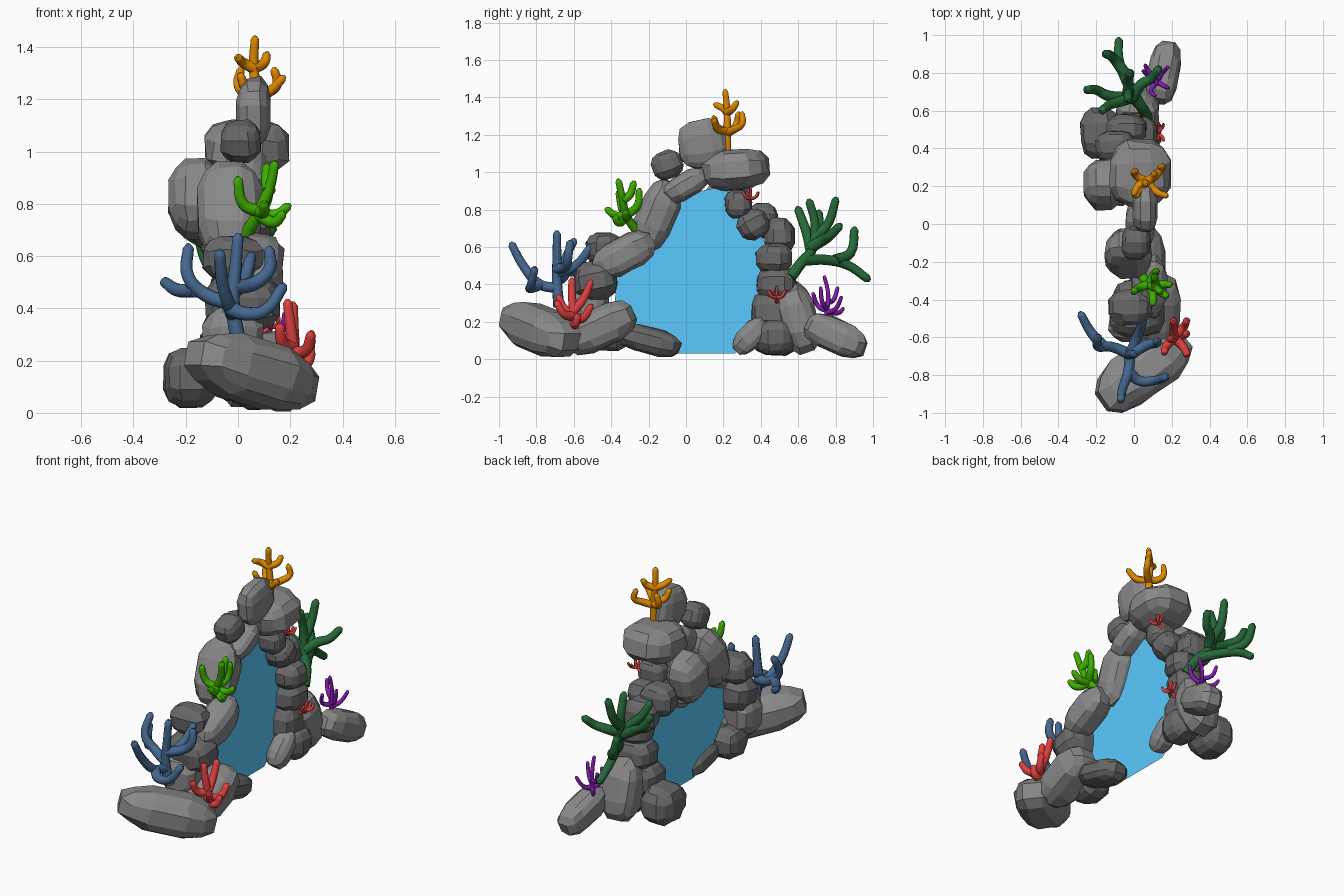
import bpy, bmesh, math, random
from mathutils import Euler, Vector

random.seed(4)


def material(name, color):
    m = bpy.data.materials.new(name)
    m.diffuse_color = (*color, 1)
    return m


light_stone = material("light_stone", (0.25, 0.25, 0.25))
dark_stone = material("dark_stone", (0.14, 0.14, 0.14))


def rock(name, mat, x, y, z, sx, sy, sz, rx=0, rz=0):
    """Faceted boulder: a cube with wide centre faces, rounded, stretched and tilted."""
    bm = bmesh.new()
    bmesh.ops.create_cube(bm, size=2)
    bmesh.ops.subdivide_edges(bm, edges=bm.edges[:], cuts=2, use_grid_fill=True)
    rot = Euler((math.radians(rx), 0, math.radians(rz))).to_matrix()
    for v in bm.verts:
        p = Vector([c * 1.2 if abs(c) < 0.5 else c for c in v.co])
        p = p.normalized() * 1.08 * random.uniform(0.94, 1.05)
        p = Vector((p.x * sx, p.y * sy, p.z * sz))
        v.co = rot @ p + Vector((x, y, z))
        v.co.z = max(v.co.z, 0.005)
    me = bpy.data.meshes.new(name)
    bm.to_mesh(me)
    bm.free()
    me.materials.append(mat)
    ob = bpy.data.objects.new(name, me)
    bpy.context.collection.objects.link(ob)


def coral(name, mat, radius, branches, at=(0, 0, 0), scale=1.0):
    """Branching coral: round tubes along smooth paths with capped ends."""
    cu = bpy.data.curves.new(name, 'CURVE')
    cu.dimensions = '3D'
    cu.bevel_depth = radius
    cu.bevel_resolution = 3
    cu.resolution_u = 5
    cu.use_fill_caps = True
    for pts in branches:
        sp = cu.splines.new('BEZIER')
        pts = [Vector(p) * scale + Vector(at) for p in pts]
        # extra point just past the tip rounds it off
        pts.append(pts[-1] + (pts[-1] - pts[-2]).normalized() * radius * 0.7)
        sp.bezier_points.add(len(pts) - 1)
        n = len(pts)
        for i, (bp, p) in enumerate(zip(sp.bezier_points, pts)):
            bp.co = p
            bp.handle_left_type = bp.handle_right_type = 'AUTO'
            bp.radius = 0.35 if i == n - 1 else 1.2 - 0.35 * i / (n - 2)
    cu.materials.append(mat)
    ob = bpy.data.objects.new(name, cu)
    bpy.context.collection.objects.link(ob)


# Boulders: x, y, z, half sizes, tilt about x, turn about z
left_light = [
    (0.05, -0.775, 0.16, 0.15, 0.30, 0.125, -14, -53),
    (0.12, -0.46, 0.17, 0.13, 0.22, 0.115, 24),
    (-0.02, -0.52, 0.28, 0.12, 0.11, 0.14),
    (0.08, -0.33, 0.56, 0.10, 0.18, 0.10, 28),
    (-0.03, -0.155, 0.77, 0.13, 0.205, 0.11, 68),
]
left_dark = [
    (0.07, -0.20, 0.10, 0.10, 0.18, 0.075, -14),
    (-0.01, -0.41, 0.14, 0.10, 0.12, 0.10),
    (0.02, -0.48, 0.42, 0.15, 0.12, 0.11, 10),
    (-0.02, -0.44, 0.59, 0.12, 0.10, 0.09),
]
crown_light = [
    (0.03, 0.00, 0.93, 0.08, 0.14, 0.07, 30),
    (0.06, 0.09, 1.15, 0.07, 0.14, 0.135, 10),
    (0.03, 0.265, 1.015, 0.17, 0.185, 0.115, 5),
    (-0.16, 0.21, 0.82, 0.11, 0.13, 0.155, -15),
    (-0.08, 0.19, 0.66, 0.06, 0.10, 0.06, 20),
]
crown_dark = [(0.01, -0.10, 1.04, 0.08, 0.085, 0.08, 20)]
right_light = [
    (0.06, 0.35, 0.125, 0.07, 0.12, 0.07, 45),
    (0.02, 0.60, 0.22, 0.12, 0.20, 0.11, 105),
    (0.155, 0.80, 0.125, 0.09, 0.185, 0.095, -25, -10),
]
right_dark = [
    (0.03, 0.28, 0.83, 0.09, 0.075, 0.08),
    (0.04, 0.36, 0.72, 0.09, 0.09, 0.08, 30),
    (-0.10, 0.41, 0.74, 0.11, 0.09, 0.10),
    (-0.04, 0.50, 0.66, 0.11, 0.085, 0.10),
    (0.02, 0.47, 0.54, 0.11, 0.10, 0.085),
    (0.00, 0.485, 0.405, 0.12, 0.11, 0.10),
    (-0.02, 0.46, 0.25, 0.13, 0.12, 0.12),
    (0.05, 0.48, 0.12, 0.10, 0.11, 0.10),
    (-0.18, 0.48, 0.135, 0.11, 0.14, 0.12),
]
for part, light, dark in (("left", left_light, left_dark), ("crown", crown_light, crown_dark),
                          ("right", right_light, right_dark)):
    for i, row in enumerate(light):
        rock(f"{part}_light_rock_{i + 1}", light_stone, *row)
    for i, row in enumerate(dark):
        rock(f"{part}_dark_rock_{i + 1}", dark_stone, *row)

# Flat water sheet filling the arch
outline = [(-0.08, 0.03), (0.26, 0.03), (0.42, 0.16), (0.47, 0.45), (0.42, 0.63),
           (0.28, 0.86), (0.18, 0.92), (-0.02, 0.88), (-0.16, 0.74), (-0.37, 0.50),
           (-0.38, 0.30), (-0.25, 0.14)]
me = bpy.data.meshes.new("water_sheet")
me.from_pydata([(0, y, z) for y, z in outline], [], [list(range(len(outline)))])
me.materials.append(material("water_blue", (0.10, 0.60, 1.0)))
bpy.context.collection.objects.link(bpy.data.objects.new("water_sheet", me))

# Dark green coral on the rear side
coral("dark_green_coral", material("dark_green", (0.02, 0.14, 0.04)), 0.026, [
    [(0.07, 0.56, 0.44), (0.04, 0.62, 0.52), (-0.01, 0.67, 0.58), (-0.03, 0.69, 0.72), (-0.03, 0.66, 0.84)],
    [(-0.01, 0.67, 0.58), (-0.07, 0.65, 0.66), (-0.13, 0.63, 0.72), (-0.17, 0.60, 0.80)],
    [(-0.01, 0.67, 0.60), (0.04, 0.74, 0.64), (0.09, 0.77, 0.66), (0.13, 0.82, 0.71)],
    [(0.03, 0.63, 0.53), (-0.04, 0.76, 0.53), (-0.08, 0.87, 0.50), (-0.08, 0.97, 0.43)],
    [(-0.05, 0.80, 0.53), (-0.11, 0.88, 0.57), (-0.15, 0.90, 0.69)],
    [(-0.04, 0.67, 0.60), (-0.14, 0.68, 0.66), (-0.20, 0.71, 0.70), (-0.25, 0.71, 0.78)],
    [(-0.03, 0.69, 0.66), (-0.03, 0.75, 0.71), (-0.02, 0.80, 0.85)],
])

# Blue coral on the front boulder
coral("blue_coral", material("slate_blue", (0.06, 0.14, 0.28)), 0.025, [
    [(0.00, -0.68, 0.28), (-0.02, -0.69, 0.42), (-0.01, -0.69, 0.55), (0.00, -0.69, 0.67)],
    [(-0.02, -0.69, 0.42), (-0.12, -0.65, 0.45), (-0.19, -0.65, 0.52), (-0.19, -0.60, 0.63)],
    [(-0.16, -0.65, 0.47), (-0.23, -0.57, 0.47), (-0.28, -0.48, 0.50)],
    [(-0.02, -0.69, 0.48), (0.07, -0.64, 0.50), (0.12, -0.63, 0.55), (0.12, -0.62, 0.62)],
    [(-0.02, -0.69, 0.46), (0.02, -0.59, 0.50), (0.05, -0.51, 0.60)],
    [(-0.02, -0.68, 0.38), (-0.03, -0.78, 0.40), (-0.06, -0.87, 0.50), (-0.07, -0.93, 0.61)],
    [(-0.03, -0.78, 0.40), (0.03, -0.83, 0.38), (0.10, -0.83, 0.39), (0.17, -0.81, 0.48)],
])

red = material("coral_red", (0.75, 0.05, 0.05))
coral("red_coral", red, 0.022, [
    [(0.20, -0.60, 0.12), (0.21, -0.60, 0.24), (0.20, -0.61, 0.34), (0.19, -0.61, 0.42)],
    [(0.21, -0.60, 0.23), (0.26, -0.65, 0.24), (0.28, -0.69, 0.30)],
    [(0.21, -0.60, 0.22), (0.26, -0.55, 0.22), (0.28, -0.51, 0.28)],
    [(0.21, -0.60, 0.26), (0.21, -0.55, 0.32), (0.21, -0.51, 0.41)],
    [(0.21, -0.60, 0.25), (0.17, -0.65, 0.27), (0.16, -0.68, 0.33)],
    [(0.21, -0.60, 0.19), (0.26, -0.59, 0.19), (0.28, -0.58, 0.23)],
])

# Two tiny sprigs sharing one shape
sprig = [[(-0.6, 0, -0.5), (0, 0, 0), (0.3, 0, 1)]] + [
    [(0, 0, 0), (0.35 + 0.3 * math.cos(a), 0.6 * math.sin(a), 0.1),
     (0.4 + 0.4 * math.cos(a), 1.0 * math.sin(a), 0.6)]
    for a in (0.9, 2.1, 3.9, 5.4)]
coral("small_red_coral_upper", red, 0.008, sprig, (0.10, 0.345, 0.86), 0.05)
coral("small_red_coral_lower", red, 0.009, sprig, (0.12, 0.485, 0.33), 0.055)

coral("bright_green_coral", material("bright_green", (0.05, 0.42, 0.0)), 0.021, [
    [(0.03, -0.26, 0.68), (0.08, -0.32, 0.77), (0.12, -0.34, 0.86), (0.14, -0.36, 0.95)],
    [(0.08, -0.32, 0.77), (0.02, -0.34, 0.80), (0.00, -0.36, 0.89)],
    [(0.08, -0.32, 0.76), (0.15, -0.32, 0.76), (0.19, -0.32, 0.79)],
    [(0.08, -0.32, 0.77), (0.11, -0.26, 0.82), (0.12, -0.25, 0.90)],
    [(0.08, -0.32, 0.77), (0.10, -0.38, 0.77), (0.10, -0.42, 0.80)],
    [(0.12, -0.34, 0.85), (0.11, -0.30, 0.88), (0.11, -0.28, 0.94)],
    [(0.08, -0.32, 0.76), (0.14, -0.36, 0.73), (0.17, -0.38, 0.76)],
])

coral("orange_coral", material("orange", (0.76, 0.25, 0.0)), 0.019, [
    [(0.07, 0.22, 1.10), (0.07, 0.22, 1.22), (0.06, 0.22, 1.33), (0.065, 0.21, 1.43)],
    [(0.06, 0.22, 1.32), (0.02, 0.20, 1.34), (0.00, 0.16, 1.36)],
    [(0.06, 0.22, 1.32), (0.10, 0.25, 1.34), (0.11, 0.27, 1.37)],
    [(0.07, 0.22, 1.22), (0.02, 0.25, 1.23), (0.00, 0.27, 1.26), (0.01, 0.28, 1.31)],
    [(0.07, 0.22, 1.21), (0.12, 0.26, 1.23), (0.15, 0.30, 1.26), (0.14, 0.30, 1.31)],
    [(0.07, 0.22, 1.22), (0.12, 0.17, 1.23), (0.17, 0.15, 1.28)],
    [(0.07, 0.22, 1.22), (0.03, 0.17, 1.24), (0.01, 0.15, 1.29)],
])

coral("purple_coral", material("purple", (0.24, 0.01, 0.45)), 0.012, [
    [(0.12, 0.75, 0.17), (0.12, 0.755, 0.26), (0.12, 0.76, 0.35), (0.12, 0.74, 0.44)],
    [(0.12, 0.755, 0.25), (0.15, 0.80, 0.27), (0.18, 0.83, 0.33)],
    [(0.12, 0.755, 0.26), (0.09, 0.71, 0.28), (0.11, 0.68, 0.35)],
    [(0.12, 0.755, 0.30), (0.07, 0.79, 0.32), (0.05, 0.81, 0.38)],
    [(0.12, 0.755, 0.27), (0.16, 0.73, 0.30), (0.18, 0.72, 0.38)],
    [(0.12, 0.755, 0.25), (0.07, 0.82, 0.25), (0.06, 0.84, 0.27)],
])
